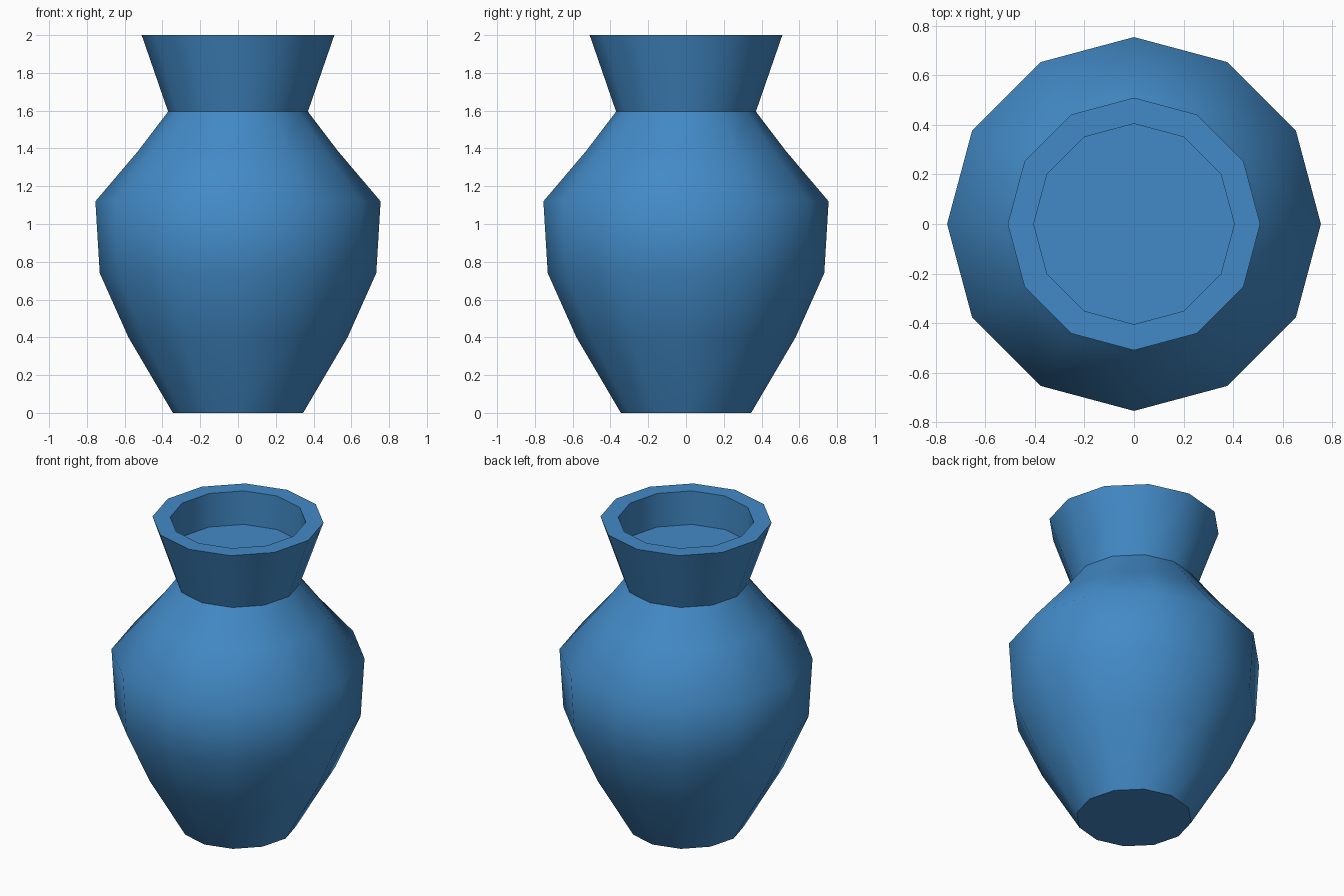
import bpy, bmesh, math

if "Cube" in bpy.data.objects:
    bpy.data.objects.remove(bpy.data.objects["Cube"])

SIDES = 12
blue = bpy.data.materials.new("glaze blue")
blue.diffuse_color = (0.055, 0.255, 0.57, 1)
blue.use_nodes = True
blue.node_tree.nodes["Principled BSDF"].inputs["Base Color"].default_value = blue.diffuse_color

# Profile (radius, height): foot, belly, shoulder, neck, rim, then the recessed mouth
profile = [(0.345, 0.0), (0.58, 0.40), (0.732, 0.74), (0.755, 1.12), (0.53, 1.385),
           (0.37, 1.595), (0.51, 2.0), (0.405, 2.0), (0.405, 1.78)]

# Lathe the profile into rings
bm = bmesh.new()
rings = []
for r, z in profile:
    rings.append([bm.verts.new((r * math.cos(2 * math.pi * i / SIDES),
                                r * math.sin(2 * math.pi * i / SIDES), z))
                  for i in range(SIDES)])
for a, b in zip(rings, rings[1:]):
    for i in range(SIDES):
        j = (i + 1) % SIDES
        bm.faces.new((a[i], a[j], b[j], b[i]))

# Underside and floor of the mouth
bm.faces.new(rings[0][::-1])
bm.faces.new(rings[-1])

mesh = bpy.data.meshes.new("vase")
bm.to_mesh(mesh)
bm.free()
mesh.materials.append(blue)
vase = bpy.data.objects.new("vase", mesh)
bpy.context.collection.objects.link(vase)

# Smooth body with sharp neck, rim and foot edges
bpy.context.view_layer.objects.active = vase
vase.select_set(True)
bpy.ops.object.shade_smooth_by_angle(angle=math.radians(50))
